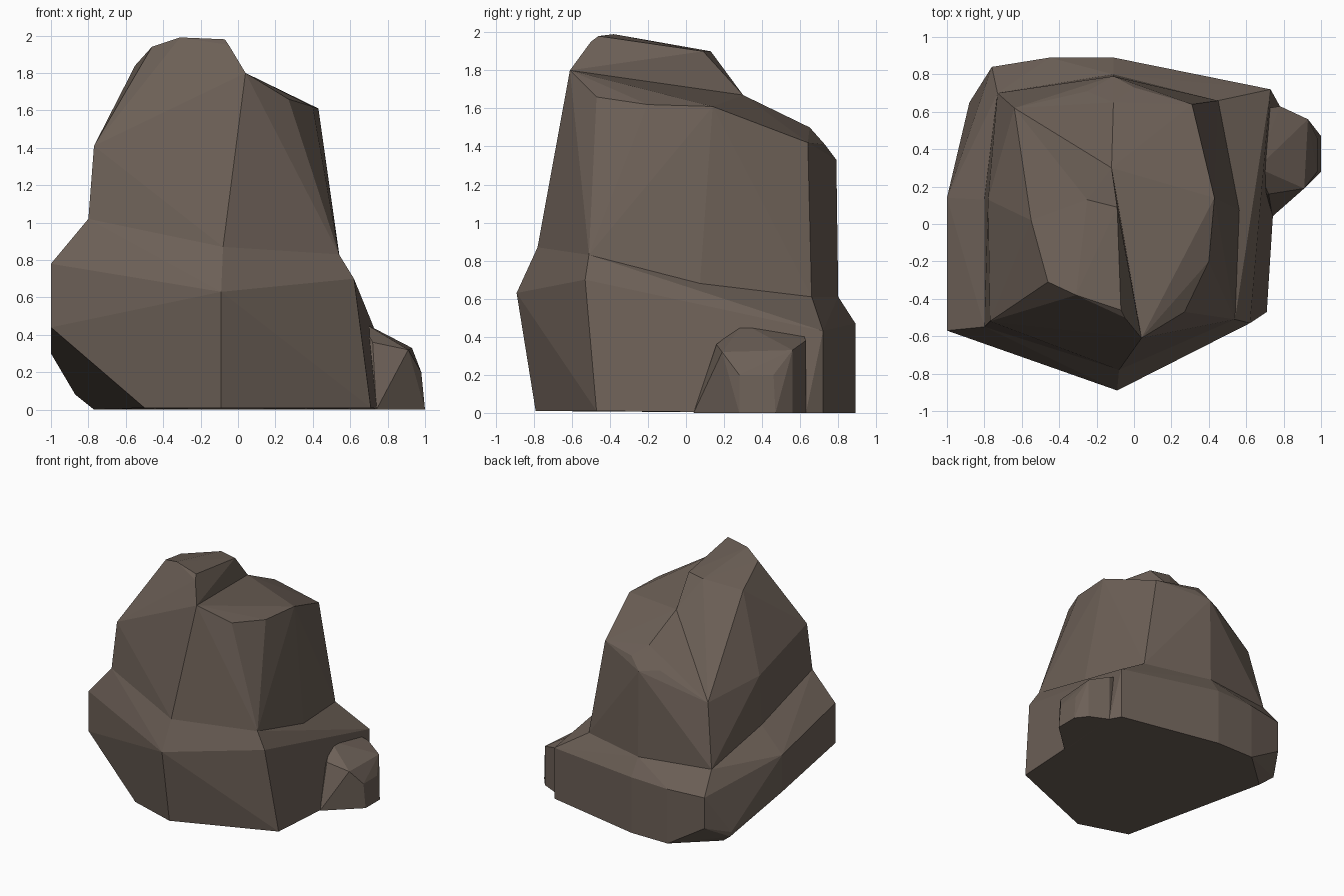
import bpy, bmesh

# One flat brown stone colour
stone = bpy.data.materials.new("brown stone")
stone.diffuse_color = (0.150, 0.116, 0.094, 1)


def chunk(name, points):
    """Faceted stone chunk: the convex hull of a few corner points."""
    bm = bmesh.new()
    for p in points:
        bm.verts.new(p)
    res = bmesh.ops.convex_hull(bm, input=bm.verts[:])
    loose = [v for v in bm.verts if not v.link_faces]
    bmesh.ops.delete(bm, geom=loose, context='VERTS')
    bmesh.ops.dissolve_limit(bm, angle_limit=0.02, verts=bm.verts[:], edges=bm.edges[:])
    bmesh.ops.recalc_face_normals(bm, faces=bm.faces[:])
    me = bpy.data.meshes.new(name)
    bm.to_mesh(me)
    bm.free()
    me.materials.append(stone)
    ob = bpy.data.objects.new(name, me)
    bpy.context.collection.objects.link(ob)
    return ob


# Ledge ring shared by the base and the body
ledge = [(-.80, -.55, 1.02), (-.08, -.78, .87), (.38, -.51, .89), (.54, -.51, .83),
         (.57, .07, .63), (.45, .66, .61), (-.11, .80, .61), (-.73, .70, .63),
         (-.80, .13, .81)]

# Left shoulder shared by the body and the peak
shoulder = [(-.77, -.52, 1.41), (-.78, .13, 1.22), (-.64, .62, 1.14),
            (.04, -.61, 1.80), (-.12, .30, 1.67)]

# Wide base: foot outline, girdle, then sloping in to the ledge
foot = [(-.50, -.66, .01), (-.09, -.79, .01), (.71, -.47, .01), (.74, .05, 0),
        (.78, .63, 0), (.73, .72, 0), (-.11, .89, 0), (-.45, .89, 0),
        (-.77, .60, 0), (-.87, .65, .08)]
girdle = [(-1, -.57, .44), (-1, -.57, .78), (-.09, -.89, .63), (.62, -.53, .70),
          (.73, .72, .43), (-.11, .89, .47), (-.45, .89, .46), (-.76, .84, .45),
          (-.76, .84, .19), (-.88, .65, .12), (-1, .14, .61), (-1, .14, .30)]
chunk("base_rock", foot + girdle + ledge)

# Tall body with a tilted shelf on the right and back
shelf = [(.27, -.47, 1.66), (.40, -.20, 1.62), (.43, .14, 1.61), (.31, .64, 1.42),
         (0, .73, 1.41), (-.11, .65, 1.50), (-.11, .79, 1.33), (-.25, .71, 1.345)]
chunk("body_rock", ledge + shoulder + shelf)

# Peak leaning to the front left
crown = [(-.55, .02, 1.84), (-.46, -.31, 1.94), (-.31, -.38, 1.99), (-.07, -.46, 1.98),
         (-.05, -.50, 1.95), (-.09, .09, 1.90), (-.25, .13, 1.90)]
chunk("peak_rock", shoulder + crown)

# Small stone leaning against the right side
chunk("side_stone", [
    (.74, .04, 0), (1, .28, 0), (1, .47, 0), (.93, .56, 0), (.78, .63, 0),
    (.72, .16, .36), (.91, .19, .32), (.98, .28, .20), (.98, .46, .20),
    (.93, .56, .33), (.78, .63, .38), (.66, .30, .47), (.60, .60, .45), (.55, .20, .10)])
